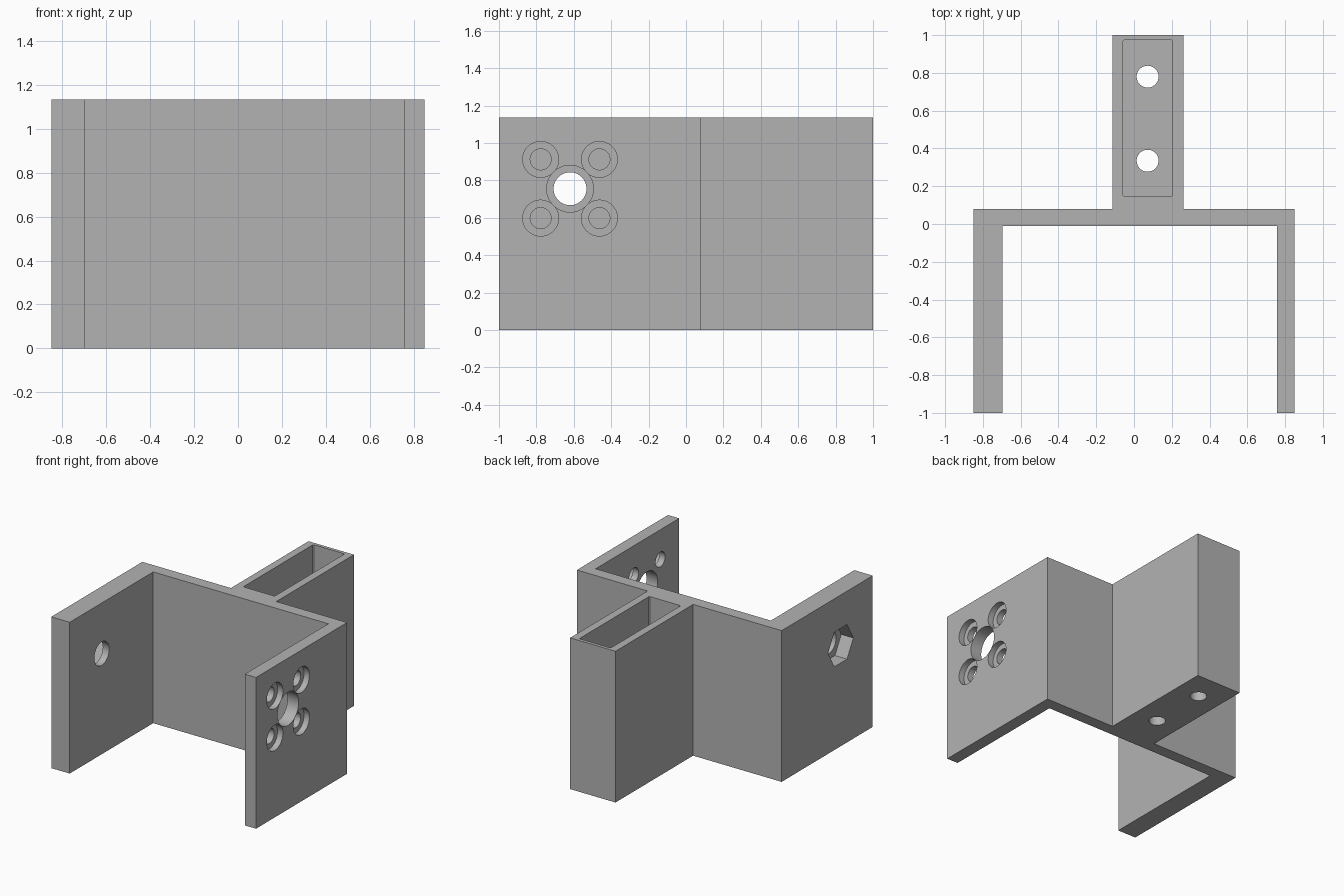
import bpy
import bmesh
from math import pi
from mathutils import Matrix, Vector

cube = bpy.data.objects.get("Cube")
if cube:
    bpy.data.objects.remove(cube, do_unlink=True)

HEIGHT = 1.135
FLOOR = 0.09

grey = bpy.data.materials.new("plain grey")
grey.use_nodes = True
colour = (0.45, 0.45, 0.45, 1)
grey.diffuse_color = colour
grey.node_tree.nodes["Principled BSDF"].inputs["Base Color"].default_value = colour


def make_object(name, bm):
    bmesh.ops.recalc_face_normals(bm, faces=bm.faces)
    mesh = bpy.data.meshes.new(name)
    bm.to_mesh(mesh)
    bm.free()
    mesh.materials.append(grey)
    obj = bpy.data.objects.new(name, mesh)
    bpy.context.collection.objects.link(obj)
    return obj


def prism(name, outline, z0, z1):
    """Extrude a plan outline from z0 to z1."""
    bm = bmesh.new()
    face = bm.faces.new([bm.verts.new((x, y, z0)) for x, y in outline])
    top = bmesh.ops.extrude_face_region(bm, geom=[face])["geom"]
    verts = [v for v in top if isinstance(v, bmesh.types.BMVert)]
    bmesh.ops.translate(bm, verts=verts, vec=(0, 0, z1 - z0))
    return make_object(name, bm)


def drill(name, start, end, radius, sides=48):
    """Cylinder or hexagon cutter between two points."""
    a, b = Vector(start), Vector(end)
    axis = b - a
    turn = Matrix.Rotation(pi / 2, 4, "Y") if axis.x else Matrix.Identity(4)
    bm = bmesh.new()
    bmesh.ops.create_cone(bm, cap_ends=True, segments=sides, radius1=radius,
                          radius2=radius, depth=axis.length,
                          matrix=Matrix.Translation((a + b) / 2) @ turn)
    return make_object(name, bm)


# Bracket body: two side plates, cross plate and rear post in one outline
bracket = prism("bracket", [
    (-0.85, -1), (-0.697, -1), (-0.697, -0.01), (0.757, -0.01),
    (0.757, -1), (0.85, -1), (0.85, 0.08), (0.262, 0.08),
    (0.262, 1), (-0.115, 1), (-0.115, 0.08), (-0.85, 0.08)], 0, HEIGHT)

# Deep pocket in the rear post, with slightly eased corners
x0, x1, y0, y1, c = -0.058, 0.203, 0.145, 0.975, 0.007
cutters = [prism("post_pocket", [
    (x0 + c, y0), (x1 - c, y0), (x1, y0 + c), (x1, y1 - c),
    (x1 - c, y1), (x0 + c, y1), (x0, y1 - c), (x0, y0 + c)], FLOOR, HEIGHT + 0.1)]

# Two screw holes through the post floor
for y in (0.335, 0.78):
    cutters.append(drill("floor_hole", (0.072, y, -0.1), (0.072, y, 0.2), 0.058))

# Axle hole and hexagonal nut recess in the thick plate
AY, AZ = -0.62, 0.755
cutters.append(drill("axle_hole", (-1, AY, AZ), (-0.6, AY, AZ), 0.088))
cutters.append(drill("nut_recess", (-1, AY, AZ), (-0.75, AY, AZ), 0.15, 6))

# Shaft hole and four counterbored screw holes in the thin plate
cutters.append(drill("shaft_hole", (0.6, AY, AZ), (1, AY, AZ), 0.125))
for sy in (-1, 1):
    for sz in (-1, 1):
        y, z = AY + sy * 0.157, AZ + sz * 0.157
        cutters.append(drill("screw_hole", (0.6, y, z), (1, y, z), 0.056))
        cutters.append(drill("counterbore", (0.805, y, z), (1, y, z), 0.096))

# Cut every hole, then bake the result and discard the cutters
for cutter in cutters:
    cutter.hide_render = True
    mod = bracket.modifiers.new(cutter.name, "BOOLEAN")
    mod.operation = "DIFFERENCE"
    mod.solver = "EXACT"
    mod.object = cutter
bpy.context.view_layer.update()
graph = bpy.context.evaluated_depsgraph_get()
baked = bpy.data.meshes.new_from_object(bracket.evaluated_get(graph))
bracket.modifiers.clear()
bracket.data = baked
bracket.data.materials.clear()
bracket.data.materials.append(grey)
for cutter in cutters:
    bpy.data.objects.remove(cutter, do_unlink=True)
for poly in bracket.data.polygons:
    poly.material_index = 0

# Smooth hole walls, crisp plate edges
bpy.ops.object.select_all(action="DESELECT")
bracket.select_set(True)
bpy.context.view_layer.objects.active = bracket
bpy.ops.object.shade_smooth_by_angle(angle=pi / 6)
